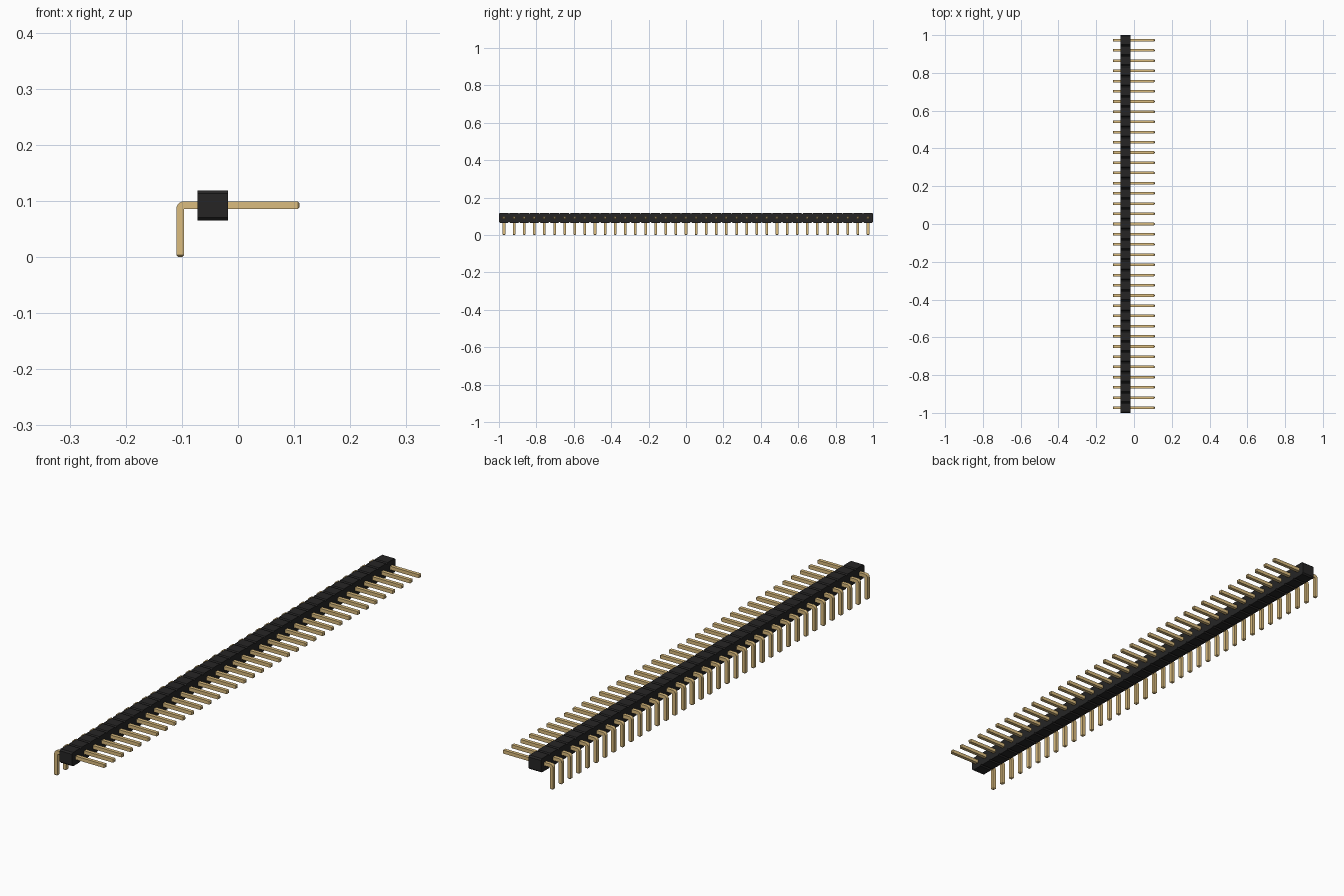
import bpy, bmesh, math
from mathutils import Vector

if "Cube" in bpy.data.objects:
    bpy.data.objects.remove(bpy.data.objects["Cube"])

COUNT = 37
PITCH = 2.0 / COUNT
CHAMFER = PITCH / 10
BODY_X = (-0.072, -0.018)
BODY_Z = (0.065, 0.065 + PITCH)
PIN = 0.0136          # square pin thickness
TIP = PIN / 4         # tip chamfer
PIN_Z = 0.0925        # centre height of the straight run
REACH = 0.11          # pins span -REACH to +REACH in x


def material(name, rgb, rough, metal=0.0):
    m = bpy.data.materials.new(name)
    m.use_nodes = True
    m.diffuse_color = (*rgb, 1)
    bsdf = m.node_tree.nodes["Principled BSDF"]
    bsdf.inputs["Base Color"].default_value = (*rgb, 1)
    bsdf.inputs["Roughness"].default_value = rough
    bsdf.inputs["Metallic"].default_value = metal
    return m


def finish(bm, name, mat):
    bmesh.ops.remove_doubles(bm, verts=bm.verts[:], dist=1e-6)
    bmesh.ops.recalc_face_normals(bm, faces=bm.faces[:])
    mesh = bpy.data.meshes.new(name)
    bm.to_mesh(mesh)
    bm.free()
    mesh.materials.append(mat)
    obj = bpy.data.objects.new(name, mesh)
    bpy.context.collection.objects.link(obj)
    return obj


black = material("black plastic", (0.019, 0.0185, 0.0185), 0.6)
gold = material("gold pin metal", (0.708, 0.504, 0.21), 0.4)

# Housing: strip of chamfered cells, notched between neighbours
z0, z1 = BODY_Z
bm = bmesh.new()
rows = []
for i in range(COUNT):
    y = -1 + i * PITCH
    rows += [(y, CHAMFER), (y + CHAMFER, 0), (y + PITCH - CHAMFER, 0)]
rows.append((1.0, CHAMFER))
rings = [[bm.verts.new((x, y, z)) for x, z in
          ((BODY_X[0], z0 + c), (BODY_X[1], z0 + c),
           (BODY_X[1], z1 - c), (BODY_X[0], z1 - c))] for y, c in rows]
for a, b in zip(rings, rings[1:]):
    for k in range(4):
        j = (k + 1) % 4
        bm.faces.new((a[k], a[j], b[j], b[k]))
bm.faces.new(rings[0])
bm.faces.new(rings[-1])
finish(bm, "header_housing", black)

# Pin cross-sections along the bent path: (inner point, outer point, half width)
h = PIN / 2
xi, xo = -REACH + PIN, -REACH
zi, zo = PIN_Z - h, PIN_Z + h
sections = [((xi - TIP, 0), (xo + TIP, 0), h - TIP),
            ((xi, TIP), (xo, TIP), h)]
for s in range(7):
    a = math.radians(15 * s)
    sections.append(((xi, zi), (xi - PIN * math.cos(a), zi + PIN * math.sin(a)), h))
sections += [((REACH - TIP, zi), (REACH - TIP, zo), h),
             ((REACH, zi + TIP), (REACH, zo - TIP), h - TIP)]

# One right-angle pin, shared by every position
bm = bmesh.new()
rings = [[bm.verts.new((p[0], y, p[1])) for p, y in
          ((i, -w), (o, -w), (o, w), (i, w))] for i, o, w in sections]
for a, b in zip(rings, rings[1:]):
    for k in range(4):
        j = (k + 1) % 4
        bm.faces.new((a[k], a[j], b[j], b[k]))
bm.faces.new(rings[0])
bm.faces.new(rings[-1])
first = finish(bm, "pin_01", gold)
first.location.y = -1 + PITCH / 2
for i in range(1, COUNT):
    pin = bpy.data.objects.new(f"pin_{i + 1:02d}", first.data)
    pin.location.y = -1 + (i + 0.5) * PITCH
    bpy.context.collection.objects.link(pin)
